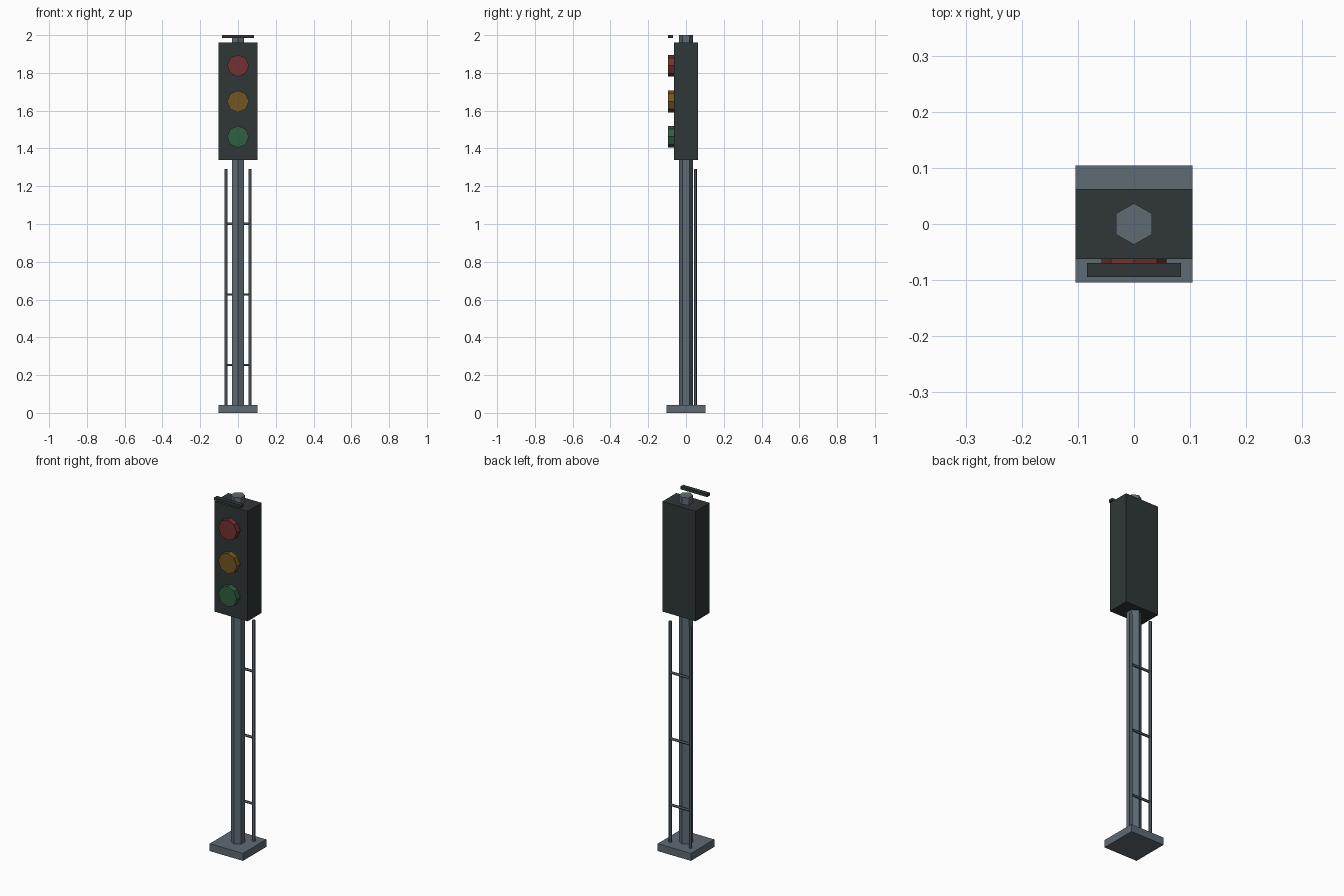
import bpy
from math import pi
from mathutils import Matrix

cube = bpy.data.objects.get("Cube")
if cube:
    bpy.data.objects.remove(cube, do_unlink=True)


def material(name, r, g, b):
    mat = bpy.data.materials.new(name)
    mat.use_nodes = True
    mat.diffuse_color = (r, g, b, 1)
    mat.node_tree.nodes["Principled BSDF"].inputs["Base Color"].default_value = (r, g, b, 1)
    return mat


def finish(name, mat):
    obj = bpy.context.object
    obj.name = obj.data.name = name
    obj.data.materials.append(mat)
    return obj


def box(name, mat, centre, size):
    bpy.ops.mesh.primitive_cube_add(size=1, location=centre)
    obj = finish(name, mat)
    obj.data.transform(Matrix.Diagonal((*size, 1)))
    return obj


def rod(name, mat, centre, radius, length, sides=6, rotation=(0, 0, 0)):
    bpy.ops.mesh.primitive_cylinder_add(vertices=sides, radius=radius, depth=length,
                                        location=centre, rotation=rotation)
    return finish(name, mat)


metal = material("grey metal", 0.114, 0.147, 0.175)
dark = material("dark housing", 0.028, 0.038, 0.037)
red = material("red lens", 0.17, 0.031, 0.031)
amber = material("amber lens", 0.17, 0.092, 0.015)
green = material("green lens", 0.03, 0.112, 0.053)

# Base and hexagonal pole
box("base_plate", metal, (0, 0, 0.021), (0.208, 0.208, 0.042))
rod("pole", metal, (0, 0, 1.02), 0.037, 1.96)

# Signal housing and visor
box("signal_housing", dark, (0, 0, 1.649), (0.208, 0.125, 0.622))
box("visor", dark, (0, -0.082, 1.992), (0.167, 0.025, 0.016))

# Octagonal lenses on the front
for name, mat, z in (("red_lens", red, 1.838), ("amber_lens", amber, 1.649),
                     ("green_lens", green, 1.462)):
    rod(name, mat, (0, -0.077, z), 0.058, 0.034, 8, (pi / 2, 0, 0))

# Ladder behind the pole
for side, x in (("left", 0.063), ("right", -0.063)):
    rod(side + "_ladder_rail", metal, (x, 0.05, 0.666), 0.0083, 1.25)
for i in range(3):
    rod(f"ladder_rung_{i + 1}", metal, (0, 0.05, 0.253 + i * 0.374),
        0.007, 0.126, 6, (0, pi / 2, 0))
